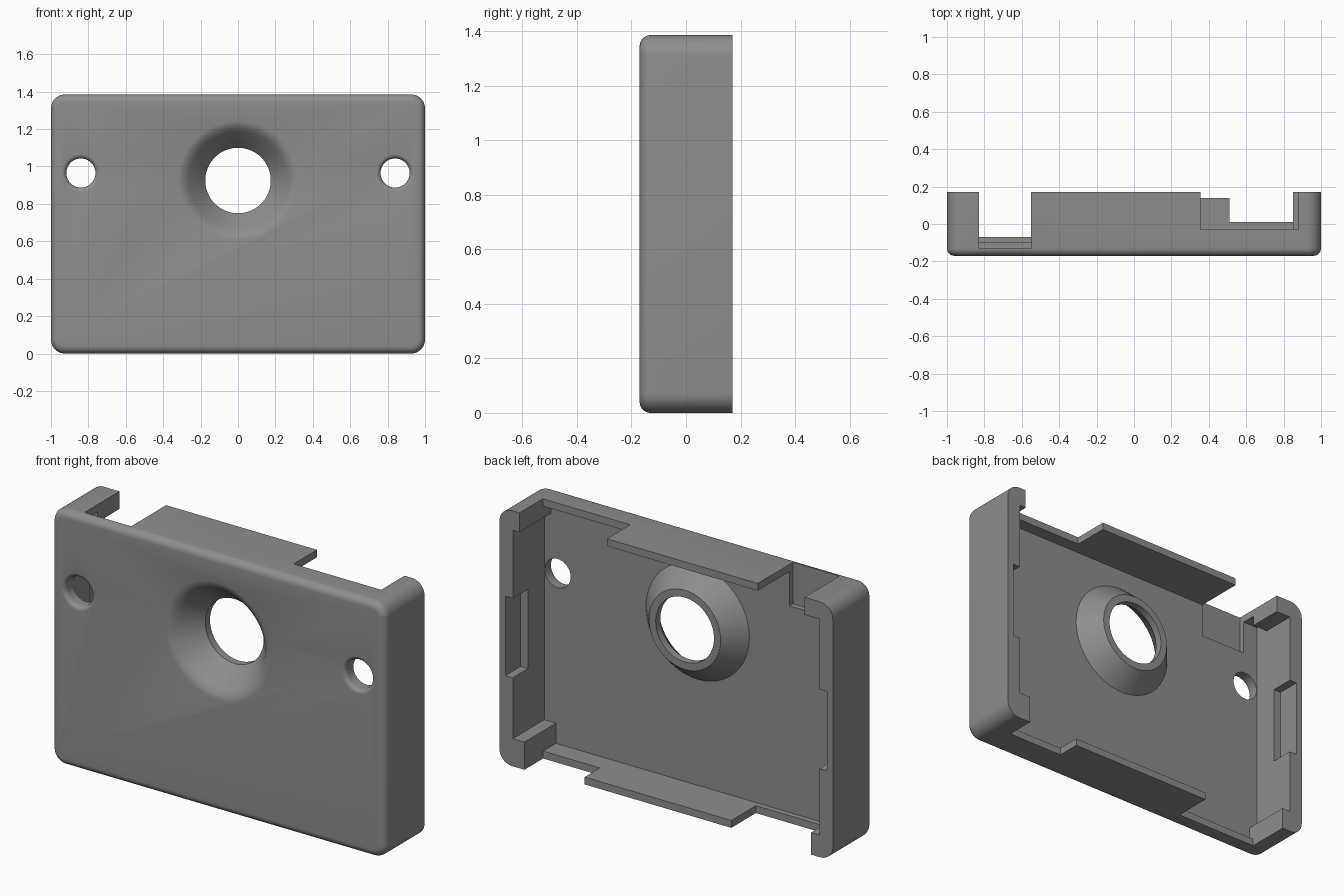
import bpy, bmesh, math

if "Cube" in bpy.data.objects:
    bpy.data.objects.remove(bpy.data.objects["Cube"])

grey = bpy.data.materials.new("mid grey plastic")
grey.diffuse_color = (0.27, 0.27, 0.27, 1)
grey.use_nodes = True
grey.node_tree.nodes["Principled BSDF"].inputs["Base Color"].default_value = grey.diffuse_color

W, H, D = 1.0, 1.385, 0.17      # half width, height, half depth
CZ = 0.925                      # height of the large opening


def finish(bm, name):
    bmesh.ops.recalc_face_normals(bm, faces=bm.faces)
    me = bpy.data.meshes.new(name)
    bm.to_mesh(me)
    bm.free()
    me.materials.append(grey)
    ob = bpy.data.objects.new(name, me)
    bpy.context.collection.objects.link(ob)
    return ob


def loft(rings, name):
    """Closed solid through rings that have equal point counts."""
    bm = bmesh.new()
    vs = [[bm.verts.new(p) for p in r] for r in rings]
    n = len(vs[0])
    for a, b in zip(vs, vs[1:]):
        for i in range(n):
            bm.faces.new((a[i], a[(i + 1) % n], b[(i + 1) % n], b[i]))
    bm.faces.new(vs[0])
    bm.faces.new(vs[-1])
    return finish(bm, name)


def box(name, x0, x1, y0, y1, z0, z1):
    return loft([[(x0, y, z0), (x1, y, z0), (x1, y, z1), (x0, y, z1)]
                 for y in (y0, y1)], name)


def turned(name, cx, cz, profile, n=64):
    """Round solid along y from (radius, y) pairs."""
    return loft([[(cx + r * math.cos(2 * math.pi * i / n), y,
                   cz + r * math.sin(2 * math.pi * i / n)) for i in range(n)]
                 for r, y in profile], name)


def rounded_rect(y, inset, radius=0.075, seg=10):
    pts = []
    r = radius - inset
    for q, (sx, sz) in enumerate([(1, 1), (-1, 1), (-1, -1), (1, -1)]):
        for i in range(seg + 1):
            a = math.pi / 2 * (q + i / seg)
            pts.append((sx * (W - radius) + r * math.cos(a), y,
                        H / 2 + sz * (H / 2 - radius) + r * math.sin(a)))
    return pts


# Outer shell with a rounded front rim
f = 0.04
rings = []
for i in range(9):
    a = math.pi / 2 * i / 8
    rings.append(rounded_rect(-D + f - f * math.cos(a), f - f * math.sin(a)))
rings.append(rounded_rect(D, 0))
shell = loft(rings, "cover_shell")


def combine(tool, op):
    m = shell.modifiers.new(tool.name, 'BOOLEAN')
    m.operation, m.solver, m.object = op, 'EXACT', tool
    bpy.context.view_layer.objects.active = shell
    bpy.ops.object.modifier_apply(modifier=m.name)
    bpy.data.objects.remove(tool)


def cut(tool):
    combine(tool, 'DIFFERENCE')


def add(tool):
    combine(tool, 'UNION')


# Hollow interior
cut(box("cavity", -0.92, 0.92, -0.10, 1, 0.04, H - 0.04))

# Notches in the top wall (the left one also recesses the front plate)
cut(box("top_left_notch", -0.83, -0.55, -0.13, 1, 1.16, 2))
cut(box("top_right_notch", 0.355, 0.88, -0.03, 1, 1.25, 2))

# Notches in the bottom wall, with a shortened tab between them
cut(box("bottom_left_notch", -0.87, -0.37, -0.07, 1, -1, 0.1))
cut(box("bottom_tab_trim", -0.38, 0.52, 0.14, 1, -1, 0.1))
cut(box("bottom_right_notch", 0.51, 0.85, 0.01, 1, -1, 0.1))

# Corner ribs
add(box("bottom_right_rib", 0.85, 0.95, -0.12, D, 0.02, 0.15))
add(box("top_right_rib", 0.88, 0.95, -0.12, D, 1.28, H - 0.02))
add(box("bottom_left_rib", -0.95, -0.87, -0.12, D, 0.02, 0.12))
add(box("top_left_rib", -0.95, -0.83, -0.02, D, 1.29, H - 0.02))

# Clip pockets inside both side walls
for s in (-1, 1):
    xs = sorted((s * 0.965, s * 0.80))
    cut(box("clip_pocket", xs[0], xs[1], 0.04, 1, 0.48, 0.91))

# Conical boss behind the large opening
add(turned("boss", 0, CZ, [(0.335, -0.13), (0.31, -0.10), (0.215, 0.01)]))

# Flared large opening
cut(turned("opening", 0, CZ, [(0.34, -0.20), (0.32, -0.1705), (0.30, -0.166),
                              (0.28, -0.154), (0.26, -0.136), (0.175, -0.03),
                              (0.175, 0.1)]))

# Screw holes with softened front edges
for s in (-1, 1):
    prof = [(0.105, -0.20)]
    for i in range(7):
        a = math.pi / 2 * i / 6
        prof.append((0.103 - 0.025 * math.sin(a), -0.1455 - 0.025 * math.cos(a)))
    cut(turned("screw_hole", s * 0.84, 0.965, prof + [(0.078, 0.0)], 40))

# Smooth shading with crisp edges
bpy.ops.object.select_all(action='DESELECT')
shell.select_set(True)
bpy.context.view_layer.objects.active = shell
bpy.ops.object.shade_smooth_by_angle(angle=math.radians(30))
